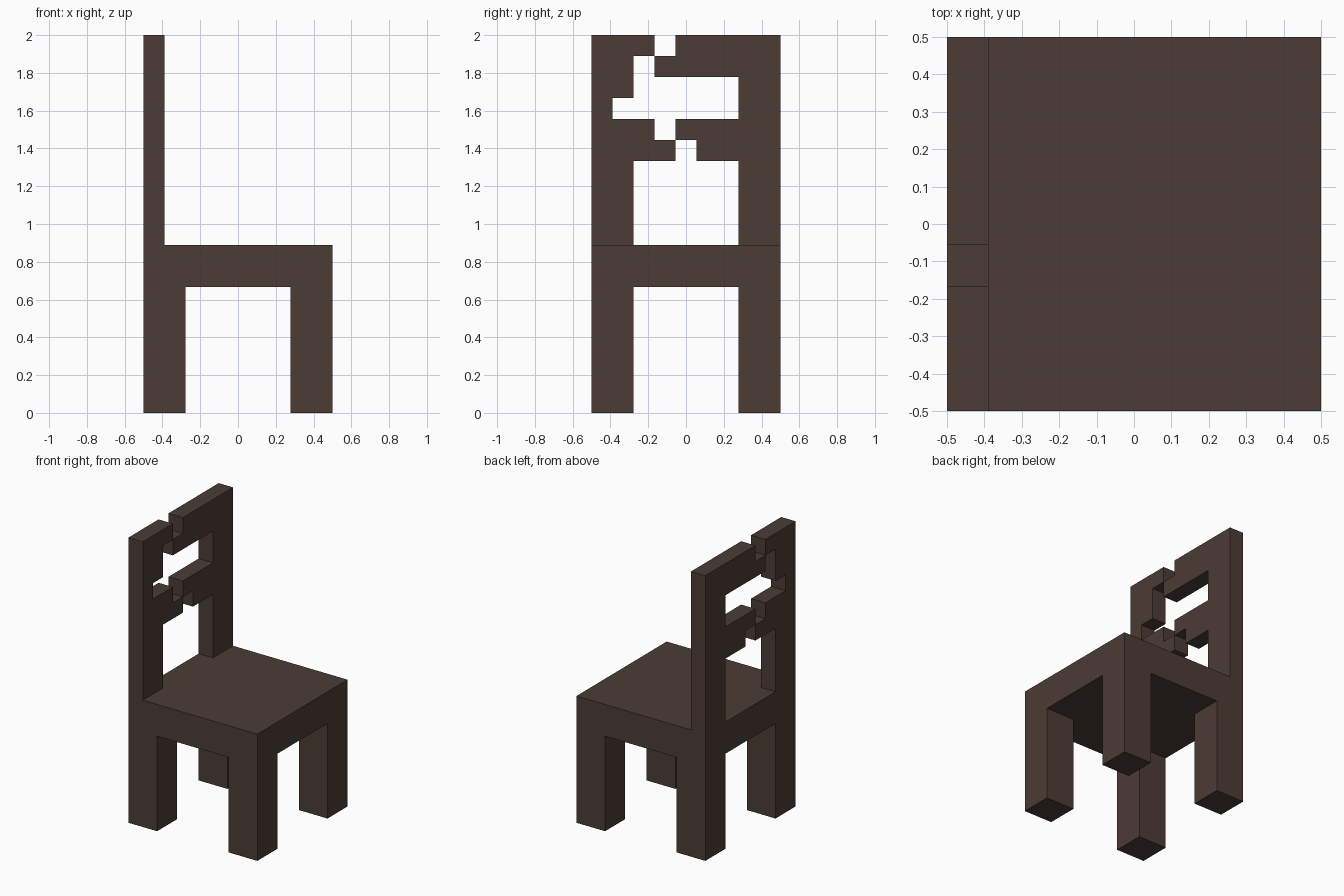
import bpy, bmesh

if "Cube" in bpy.data.objects:
    bpy.data.objects.remove(bpy.data.objects["Cube"])

U = 1 / 9  # grid step: the chair is 9 x 9 x 18 steps

wood = bpy.data.materials.new("dark_brown_wood")
wood.diffuse_color = (0.072, 0.045, 0.036, 1)
wood.use_nodes = True
wood.node_tree.nodes["Principled BSDF"].inputs["Base Color"].default_value = wood.diffuse_color


def prism(name, profile, x0, x1, skip=()):
    """Extrude a (y, z) profile, in grid steps, from x0 to x1.
    skip lists heights whose hidden joint faces are left out."""
    bm = bmesh.new()
    near = bm.faces.new([bm.verts.new((x0, y, z)) for y, z in profile])
    ext = bmesh.ops.extrude_face_region(bm, geom=[near], use_keep_orig=True)
    moved = [v for v in ext["geom"] if isinstance(v, bmesh.types.BMVert)]
    bmesh.ops.translate(bm, verts=moved, vec=(x1 - x0, 0, 0))
    bmesh.ops.recalc_face_normals(bm, faces=bm.faces)
    hidden = [f for f in bm.faces
              if any(all(abs(v.co.z - h) < 1e-5 for v in f.verts) for h in skip)]
    bmesh.ops.delete(bm, geom=hidden, context='FACES_ONLY')
    for v in bm.verts:
        v.co = ((v.co.x - 4.5) * U, (v.co.y - 4.5) * U, v.co.z * U)
    mesh = bpy.data.meshes.new(name)
    bm.to_mesh(mesh)
    bm.free()
    mesh.materials.append(wood)
    bpy.context.collection.objects.link(bpy.data.objects.new(name, mesh))


def rect(y0, y1, z0, z1):
    return [(y0, z0), (y1, z0), (y1, z1), (y0, z1)]


# Seat slab
prism("seat", rect(0, 9, 6, 8), 0, 9)

# Four square legs
for xn, x in (("back", 0), ("front", 7)):
    for yn, y in (("right", 0), ("left", 7)):
        prism(f"{xn}_{yn}_leg", rect(y, y + 2, 0, 6), x, x + 2, skip=(6,))

# Broken backrest: two jagged halves
prism("backrest_right_half",
      [(0, 8), (2, 8), (2, 12), (4, 12), (4, 13), (3, 13), (3, 14),
       (1, 14), (1, 15), (2, 15), (2, 17), (3, 17), (3, 18), (0, 18)],
      0, 1, skip=(8,))
prism("backrest_left_half",
      [(9, 8), (7, 8), (7, 12), (5, 12), (5, 13), (4, 13), (4, 14),
       (7, 14), (7, 16), (3, 16), (3, 17), (4, 17), (4, 18), (9, 18)],
      0, 1, skip=(8,))
